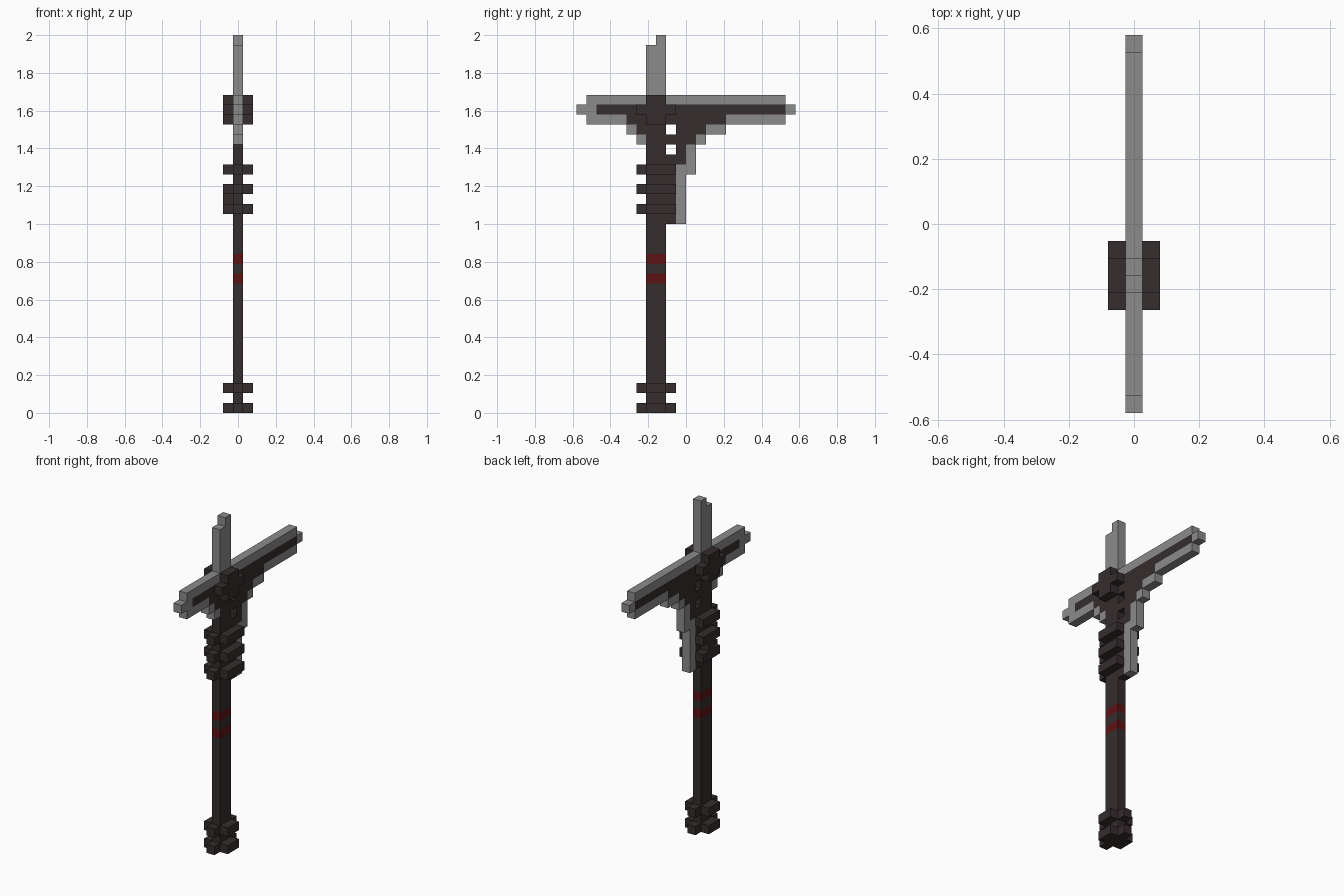
import bpy, bmesh
from mathutils import Vector

cube = bpy.data.objects.get("Cube")
if cube:
    bpy.data.objects.remove(cube, do_unlink=True)

U = 2 / 38          # edge of one block
taken = set()       # blocks already used by an earlier part


def material(name, rgb):
    m = bpy.data.materials.new(name)
    m.use_nodes = True
    m.diffuse_color = (*rgb, 1)
    bsdf = next(n for n in m.node_tree.nodes if n.type == 'BSDF_PRINCIPLED')
    bsdf.inputs["Base Color"].default_value = (*rgb, 1)
    bsdf.inputs["Roughness"].default_value = 0.8
    return m


DARK = material("dark wood", (0.036, 0.026, 0.027))
GREY = material("grey steel", (0.26, 0.26, 0.26))
RED = material("deep red", (0.107, 0.006, 0.007))

DIRS = [Vector(d) for d in ((1, 0, 0), (-1, 0, 0), (0, 1, 0),
                            (0, -1, 0), (0, 0, 1), (0, 0, -1))]


def part(name, mat, boxes):
    """Outer shell of a union of block ranges (y0, y1, z0, z1[, x0, x1])."""
    cells = set()
    for b in boxes:
        y0, y1, z0, z1, x0, x1 = b if len(b) == 6 else (*b, 0, 1)
        cells |= {(x, y, z) for x in range(x0, x1)
                  for y in range(y0, y1) for z in range(z0, z1)}
    cells -= taken
    taken.update(cells)
    bm = bmesh.new()
    for c in cells:
        for d in DIRS:
            if tuple(int(a + b) for a, b in zip(c, d)) in cells:
                continue
            s = Vector((d.y, d.z, d.x))
            t = d.cross(s)
            mid = Vector(c) + d / 2 + Vector((0, -10.5, 0.5))
            bm.faces.new([bm.verts.new((mid + (s * p + t * q) / 2) * U)
                          for p, q in ((-1, -1), (1, -1), (1, 1), (-1, 1))])
    bmesh.ops.remove_doubles(bm, verts=bm.verts, dist=U / 100)
    bmesh.ops.dissolve_limit(bm, angle_limit=0.01, verts=bm.verts, edges=bm.edges)
    me = bpy.data.meshes.new(name)
    bm.to_mesh(me)
    bm.free()
    me.materials.append(mat)
    ob = bpy.data.objects.new(name, me)
    bpy.context.collection.objects.link(ob)


# Shaft with two painted bands
for i, z in enumerate((13, 15)):
    part(f"red_band_{i + 1}", RED, [(7, 9, z, z + 1)])
part("shaft", DARK, [(7, 9, 0, 32)])

# Dark core of the blade: stepped bracket, leaving two square gaps at the shaft
part("blade_core", DARK, [
    (2, 21, 30, 31), (5, 15, 29, 30), (6, 7, 28, 29), (10, 13, 28, 29),
    (9, 12, 27, 28), (10, 11, 26, 27), (9, 11, 25, 26), (9, 10, 19, 25)])

# Steel rim of the blade
part("blade_edge", GREY, [
    (1, 21, 29, 32), (0, 22, 30, 31),
    (5, 7, 28, 29), (6, 7, 27, 28),
    (13, 15, 28, 29), (12, 13, 27, 28), (11, 12, 26, 27),
    (11, 12, 24, 26), (10, 12, 24, 25), (10, 11, 19, 24)])

# Top spike
part("top_spike", GREY, [(7, 9, 32, 37), (8, 9, 37, 38)])

# Cross-shaped hub on both sides of the blade
part("hub", DARK, [(7, 9, 29, 32, -1, 2), (6, 10, 30, 31, -1, 2)])

# Foot collars, plus-shaped in plan
for i, z in enumerate((0, 2)):
    part(f"foot_collar_{i + 1}", DARK,
         [(7, 9, z, z + 1, -1, 2), (6, 10, z, z + 1)])

# Grip collars, wrapping the shaft and the blade root
for i, z in enumerate((20, 22, 24)):
    part(f"grip_collar_{i + 1}", DARK,
         [(7, 10, z, z + 1, -1, 2), (6, 10, z, z + 1)])
part("grip_link", DARK, [(8, 9, 21, 22, -1, 0)])
